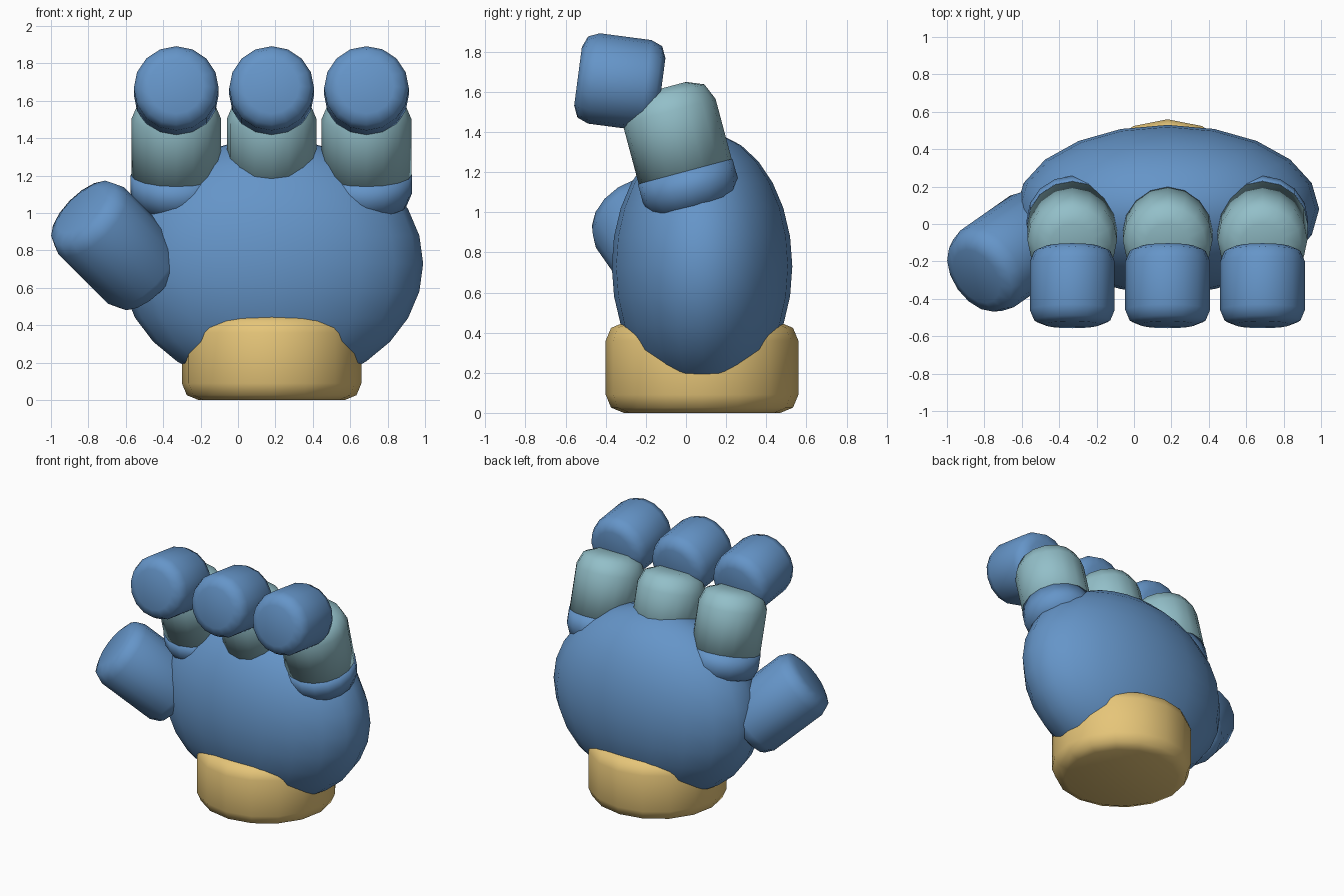
import bpy, bmesh, math
from mathutils import Vector, Matrix

if "Cube" in bpy.data.objects:
    bpy.data.objects.remove(bpy.data.objects["Cube"])


def material(name, rgb):
    m = bpy.data.materials.new(name)
    m.diffuse_color = (*rgb, 1)
    m.use_nodes = True
    m.node_tree.nodes["Principled BSDF"].inputs["Base Color"].default_value = m.diffuse_color
    return m


BLUE = material("blue", (0.13, 0.30, 0.58))
TEAL = material("pale_teal", (0.29, 0.52, 0.58))
SAND = material("sand", (0.79, 0.56, 0.19))


def finish(bm, name, mat):
    bmesh.ops.recalc_face_normals(bm, faces=bm.faces)
    me = bpy.data.meshes.new(name)
    bm.to_mesh(me)
    bm.free()
    ob = bpy.data.objects.new(name, me)
    bpy.context.collection.objects.link(ob)
    me.materials.append(mat)
    me.polygons.foreach_set("use_smooth", [True] * len(me.polygons))
    return ob


def capsule(name, mat, base, axis, radius, length, bevel_low, bevel_high, sides=16):
    """Cylinder with rounded rims, from base along axis."""
    k = 1 - math.sqrt(0.5)
    lo, hi, r = bevel_low, bevel_high, radius
    profile = [(r - lo, 0), (r - k * lo, k * lo), (r, lo)] if lo else [(r, 0)]
    if hi:
        profile += [(r, length - hi), (r - k * hi, length - k * hi), (r - hi, length)]
    else:
        profile += [(r, length)]
    rot = Vector(axis).to_track_quat('Z', 'Y').to_matrix().to_4x4()
    mat4 = Matrix.Translation(base) @ rot
    bm = bmesh.new()
    rings = []
    for rad, h in profile:
        rings.append([bm.verts.new(mat4 @ Vector((rad * math.cos(a), rad * math.sin(a), h)))
                      for a in (2 * math.pi * i / sides for i in range(sides))])
    for a, b in zip(rings, rings[1:]):
        for i in range(sides):
            j = (i + 1) % sides
            bm.faces.new((a[i], a[j], b[j], b[i]))
    bm.faces.new(rings[0])
    bm.faces.new(rings[-1])
    return finish(bm, name, mat)


# palm: flattened ball
bm = bmesh.new()
bmesh.ops.create_uvsphere(bm, u_segments=20, v_segments=14, radius=1)
bmesh.ops.transform(bm, verts=bm.verts, matrix=Matrix.Translation((0.18, 0.08, 0.73))
                    @ Matrix.Diagonal((0.81, 0.45, 0.67, 1)))
finish(bm, "palm", BLUE)

# cuff at the wrist
capsule("cuff", SAND, (0.18, 0.08, 0), (0, 0, 1), 0.48, 0.45, 0.09, 0.09)

# three fingers: knuckle, middle segment, forward-bent tip
t, p = math.radians(15), math.radians(7.5)
lean = Vector((0, -math.sin(t), math.cos(t)))
tip = Vector((0, -math.cos(p), math.sin(p)))
for side, x in (("left", -0.33), ("middle", 0.18), ("right", 0.687)):
    mid = Vector((x, -0.03, 1.3))
    capsule(side + "_finger_knuckle", BLUE, mid - 0.30 * lean, lean, 0.244, 0.20, 0.10, 0)
    capsule(side + "_finger_segment", TEAL, mid - 0.14 * lean, lean, 0.24, 0.47, 0, 0.12)
    capsule(side + "_finger_tip", BLUE, Vector((x, -0.33, 1.65)) - 0.21 * tip, tip,
            0.227, 0.42, 0.08, 0.08)

# thumb, pointing out, up and forward
axis = Vector((-1, -0.7, 1)).normalized()
capsule("thumb", BLUE, Vector((-0.843, -0.28, 1.017)) - 0.6 * axis, axis, 0.25, 0.6, 0.09, 0.09)
